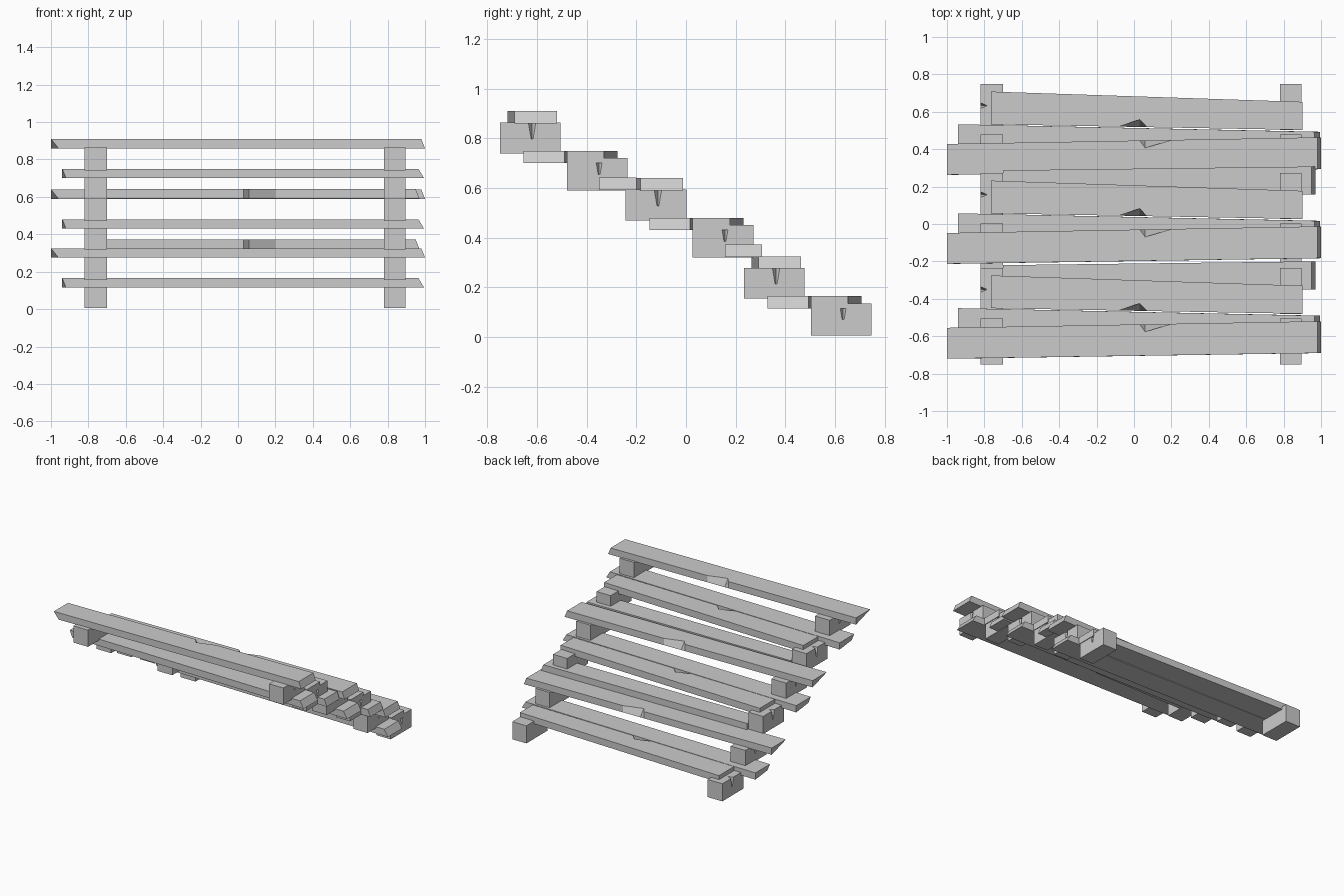
import bpy
import bmesh

if "Cube" in bpy.data.objects:
    bpy.data.objects.remove(bpy.data.objects["Cube"], do_unlink=True)

wood = bpy.data.materials.new("plain grey")
wood.use_nodes = True
grey = (0.6, 0.6, 0.6, 1)
wood.diffuse_color = grey
wood.node_tree.nodes["Principled BSDF"].inputs["Base Color"].default_value = grey


def loft(name, rings):
    """Closed solid through stacked rings, listed from bottom to top."""
    mesh = bpy.data.meshes.new(name)
    bm = bmesh.new()
    loops = [[bm.verts.new(point) for point in ring] for ring in rings]
    count = len(loops[0])
    bm.faces.new(loops[0][::-1])
    bm.faces.new(loops[-1])
    for lower, upper in zip(loops, loops[1:]):
        for i in range(count):
            j = (i + 1) % count
            bm.faces.new((lower[i], lower[j], upper[j], upper[i]))
    bmesh.ops.recalc_face_normals(bm, faces=bm.faces[:])
    bm.to_mesh(mesh)
    bm.free()
    mesh.materials.append(wood)
    obj = bpy.data.objects.new(name, mesh)
    bpy.context.scene.collection.objects.link(obj)
    return obj


def chipped_edge(start, end, chip, depth):
    """Corner points of one long edge, with a splinter notch between them."""
    points = [start]
    for n, x in enumerate(chip):
        t = (x - start[0]) / (end[0] - start[0])
        y = start[1] + t * (end[1] - start[1])
        points.append((x, y + depth if n == 1 else y))
    return points + [end]


def plank(name, left, right, front, back, z, chip=(), side="back",
          level="top", cut_left=0.0, cut_right=0.0, thick=0.05):
    """Board with skewed ends; front and back give y at its left and right end."""
    rings = []
    for layer, height in (("bottom", z), ("top", z + thick)):
        # The underside is cut back at the low-x end, the top at the high-x end
        x0 = left + (cut_left if layer == "bottom" else 0)
        x1 = right - (cut_right if layer == "top" else 0)
        depth = 0.04 if layer == level else 0
        near = [(x0, front[0]), (x1, front[1])]
        far = [(right if layer == "bottom" else x1, back[1]), (left, back[0])]
        if side == "front":
            near = chipped_edge(*near, chip, depth)
        else:
            far = chipped_edge(*far, chip[::-1], -depth)
        rings.append([(x, y, height) for x, y in near + far])
    return loft(name, rings)


def block(name, inner, outer, y, z, height):
    """Support block with a short crack at the top of its outer face."""
    length, middle = 0.245, y + 0.13
    rings = []
    for level, depth, spread in ((z, 0, 0.004), (z + height - 0.065, 0, 0.004),
                                 (z + height, 0.035, 0.015)):
        crack = outer + (depth if outer < inner else -depth)
        outline = [(inner, y), (outer, y), (outer, middle - spread),
                   (crack, middle), (outer, middle + spread),
                   (outer, y + length), (inner, y + length)]
        rings.append([(px, py, level) for px, py in outline])
    return loft(name, rings)


long_chip = (0.03, 0.06, 0.2)
short_chip = (-0.08, 0.03, 0.07)

# Three repeats of a double step, descending towards the back
for n, (dy, dz) in enumerate(((0, 0), (0.507, -0.27), (0.983, -0.585))):
    tag = str(n + 1)

    def shift(*ys):
        return [y + dy for y in ys]

    # Pairs of support blocks
    for side, inner, outer in (("left", 0.78, 0.895), ("right", -0.70, -0.82)):
        block(f"upper_block_{side}_{tag}", inner, outer, dy - 0.75, dz + 0.74, 0.123)
        block(f"lower_block_{side}_{tag}", inner, outer, dy - 0.48, dz + 0.59, 0.13)

    # Wide upper tread
    plank(f"upper_tread_{tag}", -1, 1, shift(-0.72, -0.69), shift(-0.555, -0.52),
          dz + 0.86, long_chip, cut_left=0.04, cut_right=0.02)
    # Lower step: front board and back board
    plank(f"lower_front_board_{tag}", -0.94, 0.995, shift(-0.62, -0.655),
          shift(-0.45, -0.49), dz + 0.70, cut_left=0.02, cut_right=0.03)
    plank(f"lower_back_board_{tag}", -0.765, 0.90, shift(-0.45, -0.48),
          shift(-0.275, -0.33), dz + 0.70, short_chip, side="front")
    # Board tucked in front of the next upper tread
    if n < 2:
        plank(f"tucked_board_{tag}", -0.70, 0.97, shift(-0.36, -0.35),
              shift(-0.22, -0.20), dz + 0.592, long_chip, side="front",
              level="bottom", cut_right=0.02)
